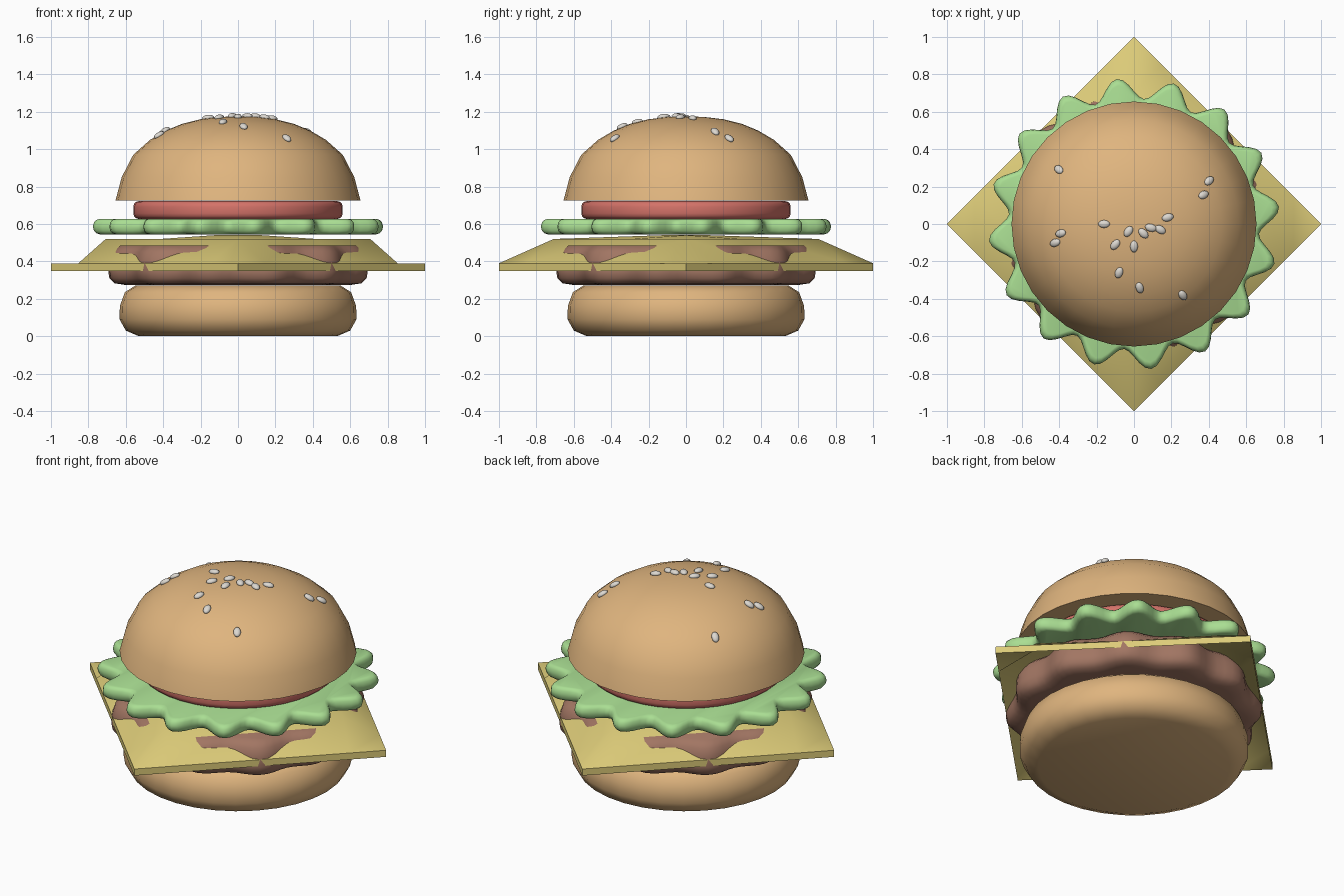
import bpy
import bmesh
from math import sin, cos, pi, tau, radians, atan2, sqrt
from mathutils import Vector

if "Cube" in bpy.data.objects:
    bpy.data.objects.remove(bpy.data.objects["Cube"], do_unlink=True)


def material(name, rgb):
    m = bpy.data.materials.new(name)
    m.use_nodes = True
    col = (*rgb, 1)
    m.diffuse_color = col
    bsdf = m.node_tree.nodes["Principled BSDF"]
    bsdf.inputs["Base Color"].default_value = col
    bsdf.inputs["Roughness"].default_value = 0.7
    return m


BUN = material("bun tan", (0.74, 0.46, 0.21))
BEEF = material("meat brown", (0.36, 0.18, 0.125))
CHEESE = material("cheese yellow", (0.72, 0.6, 0.19))
LEAF = material("lettuce green", (0.40, 0.73, 0.29))
TOMATO = material("tomato red", (0.66, 0.17, 0.14))
SEED = material("seed cream", (0.72, 0.69, 0.64))


def finish(name, bm, mat, angle=45):
    bmesh.ops.recalc_face_normals(bm, faces=bm.faces)
    mesh = bpy.data.meshes.new(name)
    bm.to_mesh(mesh)
    bm.free()
    mesh.materials.append(mat)
    obj = bpy.data.objects.new(name, mesh)
    bpy.context.collection.objects.link(obj)
    bpy.ops.object.select_all(action='DESELECT')
    obj.select_set(True)
    bpy.context.view_layer.objects.active = obj
    bpy.ops.object.shade_smooth_by_angle(angle=radians(angle))
    return obj


def lathe(name, profile, mat, steps=32, wave=lambda a: 0, angle=45):
    """Spin (radius, z) points around z; wave adds to the radius by angle."""
    bm = bmesh.new()
    rings = []
    for r, z in profile:
        ring = []
        for i in range(steps):
            a = tau * i / steps
            rr = r + wave(a)
            ring.append(bm.verts.new((rr * cos(a), rr * sin(a), z)))
        rings.append(ring)
    for lo, hi in zip(rings, rings[1:]):
        for i in range(steps):
            j = (i + 1) % steps
            bm.faces.new((lo[i], lo[j], hi[j], hi[i]))
    bm.faces.new(rings[0][::-1])
    bm.faces.new(rings[-1])
    return finish(name, bm, mat, angle)


def slab(radius, bottom, top, bevel):
    """Profile of a disc with rounded rims."""
    turns = [radians(a) for a in (90, 60, 30, 0)]
    low = [(radius - bevel + bevel * cos(a), bottom + bevel - bevel * sin(a)) for a in turns]
    high = [(r, top + bottom - z) for r, z in reversed(low)]
    return low + high


# Bottom bun
lathe("bottom_bun", [(0.53, 0), (0.6, 0.03), (0.633, 0.09), (0.632, 0.16),
                     (0.605, 0.235), (0.55, 0.27)], BUN)

# Lumpy patty
lathe("patty", [(0.60, 0.275), (0.655, 0.283), (0.682, 0.31), (0.688, 0.345),
                (0.684, 0.40), (0.668, 0.45), (0.63, 0.485)], BEEF, 96,
      lambda a: 0.023 * cos(12 * (a - radians(16))))


# Cheese slice: square turned on its corner, raised middle and low rim
def cheese_slice():
    bm = bmesh.new()
    cuts = (-0.707, -0.5, -0.09, 0.09, 0.5, 0.707)
    n = len(cuts)
    for drop in (0, 0.04):
        grid = []
        for u in cuts:
            for v in cuts:
                w = max(abs(u), abs(v))
                z = 0.39 if w > 0.6 else 0.52 if w > 0.3 else 0.54
                grid.append(bm.verts.new(((u - v) / sqrt(2), (u + v) / sqrt(2), z - drop)))
        for i in range(n - 1):
            for j in range(n - 1):
                a, b = grid[i * n + j], grid[(i + 1) * n + j]
                c, d = grid[(i + 1) * n + j + 1], grid[i * n + j + 1]
                bm.faces.new((a, b, c))
                bm.faces.new((a, c, d))
    bmesh.ops.bridge_loops(bm, edges=[e for e in bm.edges if e.is_boundary])
    return finish("cheese_slice", bm, CHEESE, 50)


cheese_slice()

# Frilled lettuce
lathe("lettuce", slab(0.725, 0.545, 0.627, 0.036), LEAF, 160,
      lambda a: 0.055 * cos(16 * (a - radians(6.6))), 60)

# Tomato
lathe("tomato", slab(0.56, 0.627, 0.722, 0.03), TOMATO, 40)

# Top bun
DOME = [(0.655, 0.725), (0.622, 0.85), (0.56, 0.97), (0.47, 1.05), (0.385, 1.10),
        (0.3, 1.135), (0.2, 1.16), (0.1, 1.172), (0.03, 1.175)]
lathe("top_bun", DOME, BUN)


# Sesame seeds, laid on the dome
def dome_point(r):
    """Height and outward tilt of the dome at radius r."""
    for (r1, z1), (r0, z0) in zip(DOME, DOME[1:]):
        if r >= r0:
            t = (r - r0) / (r1 - r0)
            return z0 + t * (z1 - z0), atan2(z0 - z1, r1 - r0)
    return DOME[-1][1], 0


bm = bmesh.new()
bmesh.ops.create_uvsphere(bm, u_segments=12, v_segments=8, radius=1)
bmesh.ops.scale(bm, vec=(0.032, 0.021, 0.015), verts=bm.verts)
first = finish("sesame_seed", bm, SEED, 60)

# x, y and heading in degrees
SEEDS = [(-0.4, 0.29, -40), (-0.39, -0.05, 15), (-0.42, -0.1, 20), (-0.16, 0, 0),
         (-0.03, -0.04, 55), (-0.1, -0.11, 50), (0, -0.12, 90), (0.05, -0.05, -45),
         (0.09, -0.02, -15), (0.14, -0.03, -30), (0.18, 0.035, 15), (0.37, 0.155, 25),
         (0.4, 0.23, 40), (-0.08, -0.26, 70), (0.03, -0.34, -75), (0.26, -0.38, -55)]
for k, (x, y, heading) in enumerate(SEEDS):
    seed = first
    if k:
        seed = first.copy()
        bpy.context.collection.objects.link(seed)
    z, tilt = dome_point(sqrt(x * x + y * y))
    around = atan2(y, x)
    normal = Vector((sin(tilt) * cos(around), sin(tilt) * sin(around), cos(tilt)))
    lay = Vector((0, 0, 1)).rotation_difference(normal)
    turn = Vector((1, 0, 0)).rotation_difference(
        Vector((cos(radians(heading)), sin(radians(heading)), 0)))
    seed.rotation_mode = 'QUATERNION'
    seed.rotation_quaternion = lay @ turn
    seed.location = Vector((x, y, z)) + normal * 0.004
